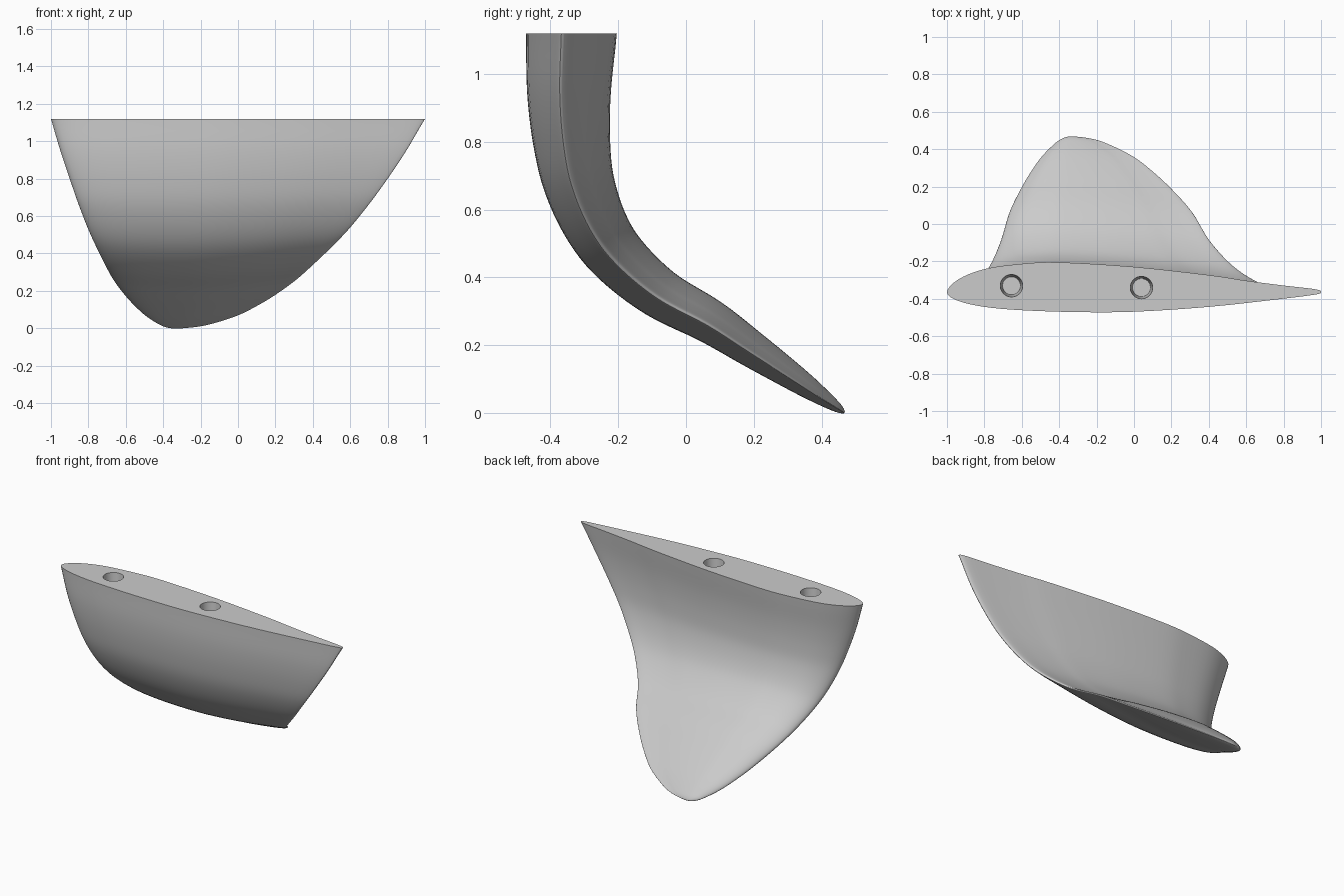
import bpy, bmesh, math
from mathutils import Vector

if "Cube" in bpy.data.objects:
    bpy.data.objects.remove(bpy.data.objects["Cube"], do_unlink=True)

# Spine stations from root to tip: y, z, leading edge x, trailing edge x
STATIONS = [(-.365, 1.12, -1, 1), (-.37, .95, -.95, .9), (-.36, .8, -.9, .8),
            (-.335, .67, -.855, .705), (-.28, .54, -.805, .6), (-.205, .44, -.76, .505),
            (-.085, .34, -.71, .4), (.063, .26, -.665, .31), (.187, .18, -.605, .2),
            (.28, .12, -.55, .1), (.357, .07, -.495, 0), (.419, .03, -.435, -.12),
            (.453, .009, -.39, -.215), (.468, 0, -.33, -.33)]

# Foil section per unit chord, from the trailing edge over the top and back below
FOIL = [(1, 0), (.985, .008), (.9, .018), (.8, .031), (.7, .046), (.5, .068), (.3, .08),
        (.2, .076), (.1, .062), (.03, .034), (0, 0), (.03, -.023), (.1, -.039),
        (.2, -.048), (.35, -.053), (.5, -.052), (.7, -.039), (.9, -.017), (.985, -.006)]


def spline(before, points, after, steps):
    """Catmull-Rom curve through points, with one phantom point at each end."""
    p = [Vector(q) for q in [before, *points, after]]
    out = []
    for a, b, c, d in zip(p, p[1:], p[2:], p[3:]):
        for i in range(steps):
            t = i / steps
            out.append((2 * b + (c - a) * t + (2 * a - 5 * b + 4 * c - d) * t * t
                        + (3 * b - a - 3 * c + d) * t ** 3) / 2)
    return out + [p[-2]]


# One flat colour
grey = bpy.data.materials.new("light grey")
grey.use_nodes = True
colour = (.6, .6, .6, 1)
grey.diffuse_color = colour
grey.node_tree.nodes["Principled BSDF"].inputs["Base Color"].default_value = colour

# Fin body: foil sections lofted square to the bent spine
y, z, lead, trail = STATIONS[-2]
spine = spline((-.36, 1.29, -1.05, 1.11), STATIONS, (y, z, trail, lead), 5)
foil = spline(FOIL[-1], FOIL + FOIL[:1], FOIL[1], 4)[:-1]
bm = bmesh.new()
rings = []
for i, (y, z, lead, trail) in enumerate(spine):
    a, b = spine[max(i - 1, 0)], spine[min(i + 1, len(spine) - 1)]
    run = Vector((b[0] - a[0], b[1] - a[1])).normalized()
    normal = Vector((1, 0)) if i == 0 else Vector((-run.y, run.x))
    chord = trail - lead
    rings.append([bm.verts.new((lead + u * chord, y + normal.x * h * chord,
                                z + normal.y * h * chord)) for u, h in foil])
n = len(foil)
for low, high in zip(rings, rings[1:]):
    for j in range(n):
        bm.faces.new((low[j], low[(j + 1) % n], high[(j + 1) % n], high[j]))
bm.faces.new(rings[0])
bmesh.ops.remove_doubles(bm, verts=bm.verts, dist=.0002)
bmesh.ops.recalc_face_normals(bm, faces=bm.faces)
mesh = bpy.data.meshes.new("fin")
bm.to_mesh(mesh)
bm.free()
fin = bpy.data.objects.new("fin", mesh)
bpy.context.collection.objects.link(fin)
mesh.materials.append(grey)

# Two slightly tapered mounting holes sunk in the flat root
bpy.ops.object.select_all(action='DESELECT')
bpy.context.view_layer.objects.active = fin
fin.select_set(True)
for x, y in ((-.655, -.33), (.04, -.34)):
    bpy.ops.mesh.primitive_cone_add(vertices=40, radius1=.048, radius2=.06, depth=.2,
                                    location=(x, y, 1.021))
    cutter = bpy.context.object
    cutter.name = "hole_cutter"
    cutter.hide_render = True
    cutter.data.materials.append(grey)
    bpy.context.view_layer.objects.active = fin
    cut = fin.modifiers.new("mounting hole", 'BOOLEAN')
    cut.operation = 'DIFFERENCE'
    cut.solver = 'EXACT'
    cut.object = cutter
    bpy.ops.object.modifier_apply(modifier=cut.name)
    bpy.data.objects.remove(cutter, do_unlink=True)

# Smooth skin with a crisp root edge
bpy.ops.object.select_all(action='DESELECT')
fin.select_set(True)
bpy.context.view_layer.objects.active = fin
bpy.ops.object.shade_smooth_by_angle(angle=math.radians(35))
